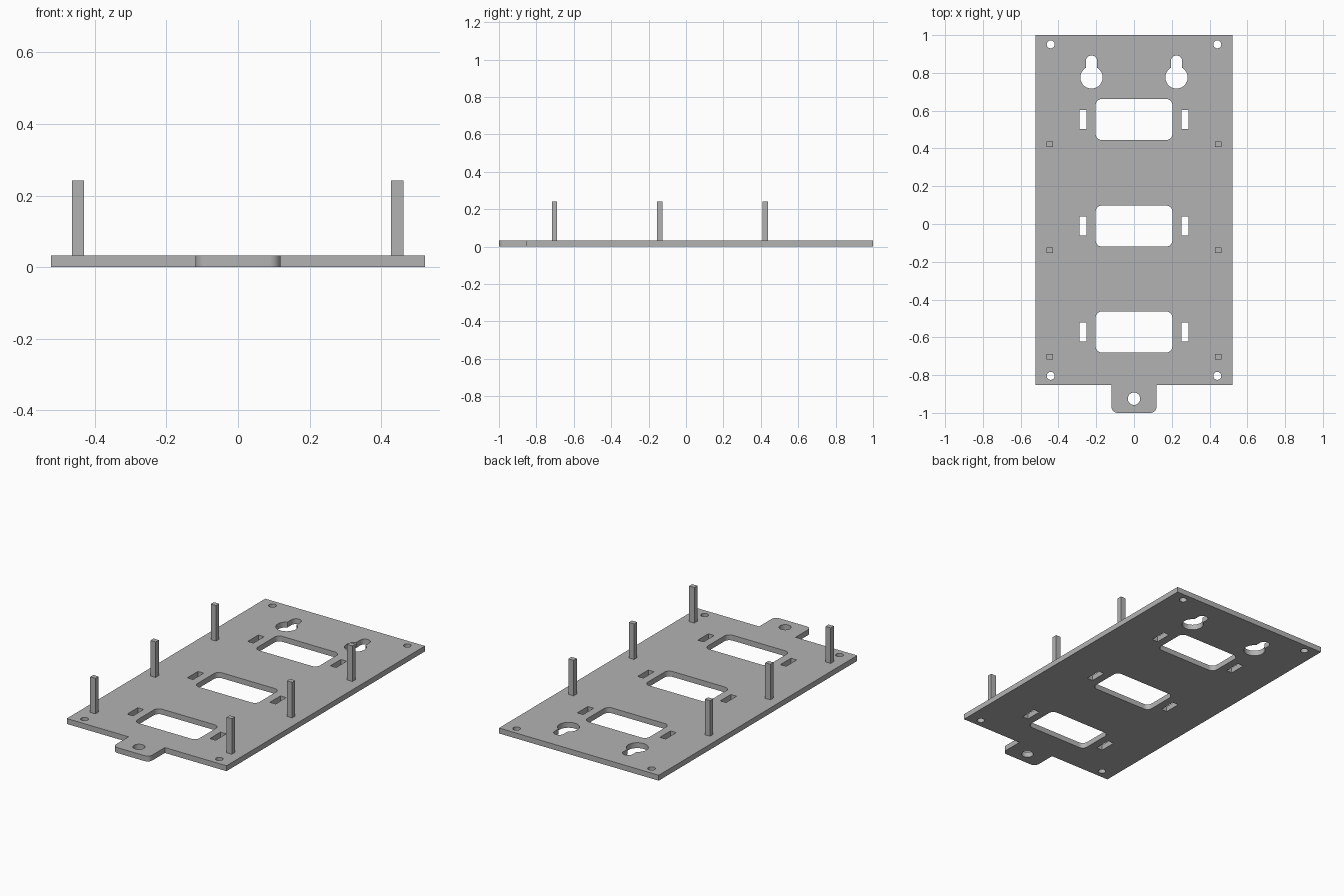
import bpy, bmesh, math

if "Cube" in bpy.data.objects:
    bpy.data.objects.remove(bpy.data.objects["Cube"])

T = 0.032          # plate thickness
TOP = 0.242        # height of the pin tops
ROWS = (0.553, -0.011, -0.572)

grey = bpy.data.materials.new("light grey")
grey.diffuse_color = (0.45, 0.45, 0.45, 1)
grey.use_nodes = True
grey.node_tree.nodes["Principled BSDF"].inputs["Base Color"].default_value = grey.diffuse_color


def arc(x, y, r, a0, a1, n):
    """Points of an arc, angles in degrees."""
    return [(x + r * math.cos(math.radians(a0 + (a1 - a0) * i / n)),
             y + r * math.sin(math.radians(a0 + (a1 - a0) * i / n))) for i in range(n + 1)]


def circle(x, y, r, n=32):
    return arc(x, y, r, 0, 360, n)[:-1]


def rect(x, y, w, h, r=0):
    """Rectangle with optional rounded corners."""
    a, b = w / 2 - r, h / 2 - r
    corners = [(x + a, y + b), (x - a, y + b), (x - a, y - b), (x + a, y - b)]
    if not r:
        return corners
    return [p for i, (cx, cy) in enumerate(corners) for p in arc(cx, cy, r, 90 * i, 90 * i + 90, 8)]


def keyhole(x, y, r, w, top):
    """Round hole with a narrow round-ended slot above it."""
    a = math.degrees(math.acos(w / r))
    return arc(x, top - w, w, 0, 180, 12) + arc(x, y, r, 180 - a, 360 + a, 32)


# plate outline with the rounded tab at the front
outline = ([(0.522, -0.853), (0.522, 1), (-0.522, 1), (-0.522, -0.853), (-0.119, -0.853)]
           + arc(-0.087, -0.968, 0.032, 180, 270, 8)
           + arc(0.087, -0.968, 0.032, 270, 360, 8) + [(0.119, -0.853)])

# openings: tab hole, corner holes, keyholes, windows and strap slots
loops = [outline, circle(0, -0.925, 0.033)]
for s in (-1, 1):
    loops += [circle(s * 0.441, y, 0.021) for y in (0.951, -0.804)]
    loops.append(keyhole(s * 0.225, 0.776, 0.059, 0.03, 0.892))
    loops += [rect(s * 0.27, y, 0.038, 0.099) for y in ROWS]
loops += [rect(0, y, 0.406, 0.217, 0.032) for y in ROWS]

# plate: filled flat curve, extruded
curve = bpy.data.curves.new("plate", 'CURVE')
curve.dimensions = '2D'
curve.fill_mode = 'BOTH'
curve.extrude = T / 2
for pts in loops:
    sp = curve.splines.new('POLY')
    sp.points.add(len(pts) - 1)
    for p, (x, y) in zip(sp.points, pts):
        p.co = (x, y, T / 2, 1)
    sp.use_cyclic_u = True
plate = bpy.data.objects.new("plate", curve)
bpy.context.collection.objects.link(plate)
plate.location.z = T / 2
bpy.context.view_layer.objects.active = plate
plate.select_set(True)
bpy.ops.object.convert(target='MESH')
plate = bpy.context.object
bm = bmesh.new()
bm.from_mesh(plate.data)
bmesh.ops.remove_doubles(bm, verts=bm.verts, dist=1e-5)
low = min(v.co.z for v in bm.verts)
bmesh.ops.translate(bm, verts=bm.verts, vec=(0, 0, -low))
bmesh.ops.recalc_face_normals(bm, faces=bm.faces)
bm.to_mesh(plate.data)
bm.free()
plate.location.z = 0
plate.data.materials.clear()
plate.data.materials.append(grey)
bpy.ops.object.shade_smooth_by_angle(angle=math.radians(30))

# upright pins, three along each side
for side, x in (("left", -0.447), ("right", 0.445)):
    for row, y in zip(("back", "middle", "front"), (0.423, -0.14, -0.703)):
        z0 = T - 0.004
        bpy.ops.mesh.primitive_cube_add(size=1, location=(x, y, (z0 + TOP) / 2))
        pin = bpy.context.object
        pin.name = f"{side}_{row}_pin"
        pin.scale = (0.034, 0.029, TOP - z0)
        pin.data.materials.append(grey)
